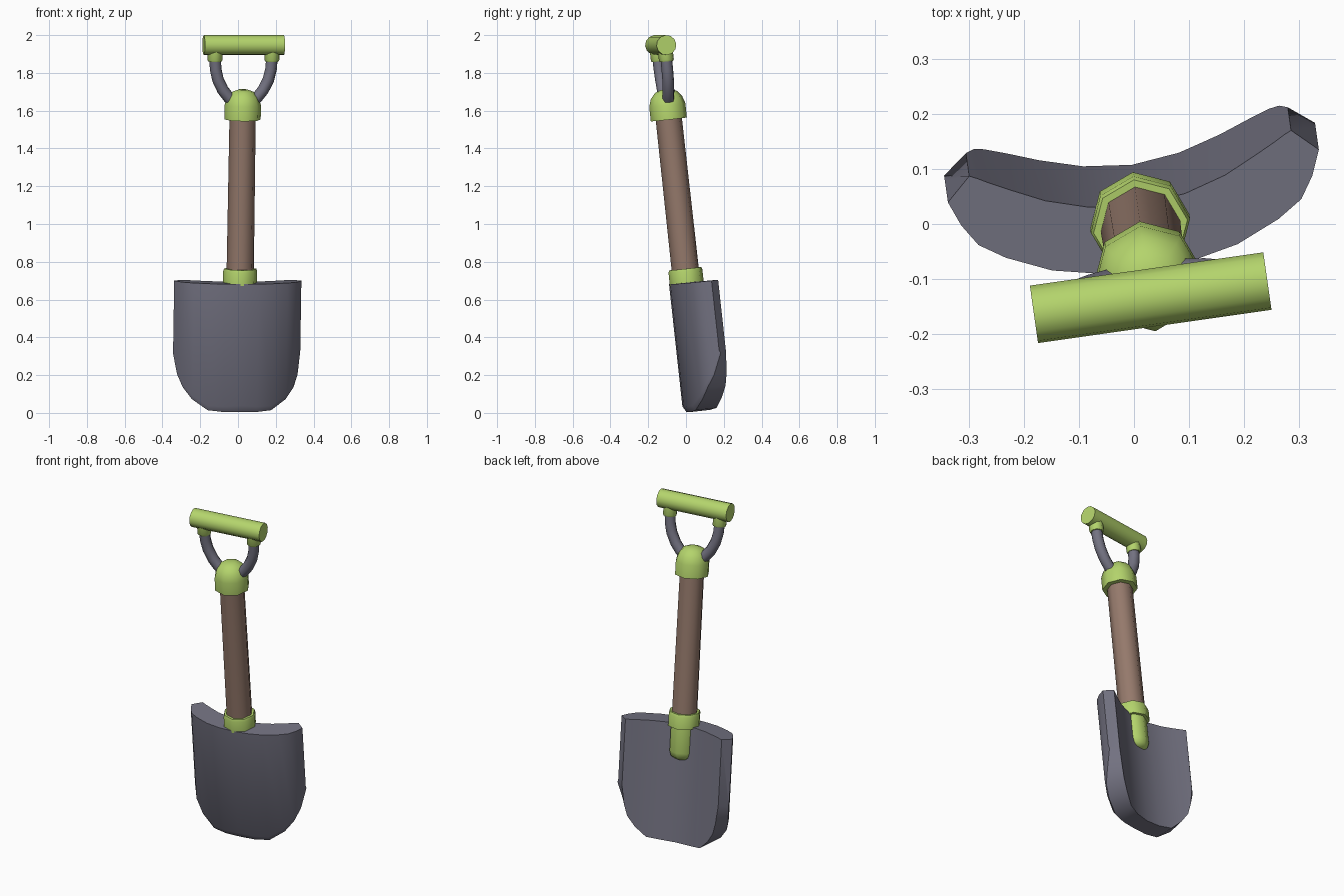
import bpy, bmesh, math
from mathutils import Matrix, Vector

if "Cube" in bpy.data.objects:
    bpy.data.objects.remove(bpy.data.objects["Cube"])

# The whole shovel leans forward and is turned slightly
POSE = (Matrix.Translation((0.0, 0.079, 0.0))
        @ Matrix.Rotation(math.radians(8.1), 4, 'Z')
        @ Matrix.Rotation(math.radians(6.3), 4, 'X'))


def material(name, rgb):
    m = bpy.data.materials.new(name)
    m.diffuse_color = (*rgb, 1)
    m.use_nodes = True
    m.node_tree.nodes["Principled BSDF"].inputs["Base Color"].default_value = m.diffuse_color
    return m


GREEN = material("lime_green", (0.456, 0.658, 0.150))
GREY = material("slate_grey", (0.174, 0.171, 0.223))
BROWN = material("wood_brown", (0.300, 0.192, 0.148))


def finish(name, bm, mat, angle=50):
    bmesh.ops.recalc_face_normals(bm, faces=bm.faces)
    bm.transform(POSE)
    for f in bm.faces:
        f.smooth = True
    me = bpy.data.meshes.new(name)
    bm.to_mesh(me)
    bm.free()
    me.set_sharp_from_angle(angle=math.radians(angle))
    me.materials.append(mat)
    ob = bpy.data.objects.new(name, me)
    bpy.context.collection.objects.link(ob)
    return ob


def skin(bm, rings):
    # Join closed rings of points and cap both ends
    vs = [[bm.verts.new(p) for p in r] for r in rings]
    n = len(vs[0])
    for a, b in zip(vs, vs[1:]):
        for i in range(n):
            j = (i + 1) % n
            bm.faces.new((a[i], a[j], b[j], b[i]))
    bm.faces.new(vs[0])
    bm.faces.new(vs[-1])


def lathe(name, profile, mat, sides=8, x=0.0):
    # Profile is (radius, height); first vertex points to +y
    bm = bmesh.new()
    angs = [math.tau * i / sides for i in range(sides)]
    skin(bm, [[(x + r * math.sin(a), r * math.cos(a), z) for a in angs]
              for r, z in profile])
    return finish(name, bm, mat)


def tube(name, path, radius, mat, sides=8):
    # Sweep a round section along a path in the xz plane
    pts = [Vector((x, 0, z)) for x, z in path]
    rings = []
    for i, p in enumerate(pts):
        t = (pts[min(i + 1, len(pts) - 1)] - pts[max(i - 1, 0)]).normalized()
        y = Vector((0, 1, 0))
        n = t.cross(y)
        rings.append([p + radius * (math.cos(a) * y + math.sin(a) * n)
                      for a in (math.tau * k / sides for k in range(sides))])
    bm = bmesh.new()
    skin(bm, rings)
    return finish(name, bm, mat)


# Blade: curved thick scoop; columns of (front x, front y, back x, back y, bottom z)
half = [(0.000, -0.088, 0.000, 0.030, 0.011),
        (0.090, -0.082, 0.088, 0.040, 0.012),
        (0.170, -0.065, 0.165, 0.063, 0.020),
        (0.250, -0.030, 0.222, 0.090, 0.075),
        (0.296, 0.000, 0.262, 0.110, 0.135),
        (0.322, 0.040, 0.280, 0.120, 0.200),
        (0.340, 0.085, 0.295, 0.127, 0.310)]
TOP = 0.695
cols = [(-a, b, -c, d, z) for a, b, c, d, z in half[:0:-1]] + half
bm = bmesh.new()
rings = []
for fx, fy, bx, by, z in cols:
    # chamfered lower rim fades out towards the sides
    k = max(0.0, 1 - abs(fx) / 0.36)
    zc = z + 0.012 + 0.025 * k
    rings.append([(fx, fy, TOP), (fx, fy, zc),
                  (fx, fy + 0.006 + 0.016 * k, z),
                  (bx, by, z), (bx, by, TOP)])
skin(bm, rings)
finish("blade", bm, GREY, 40)

# Wooden shaft
lathe("shaft", [(0.073, 0.70), (0.070, 1.62)], BROWN)

# Lower socket with rounded end and wider collar
lathe("blade_socket", [(0.045, 0.495), (0.066, 0.51), (0.075, 0.54), (0.075, 0.69)], GREEN)
lathe("socket_collar", [(0.091, 0.685), (0.091, 0.755), (0.086, 0.768)], GREEN)

# Domed cap at the top of the shaft
lathe("shaft_cap", [(0.097, 1.563), (0.097, 1.640), (0.084, 1.680),
                    (0.058, 1.710), (0.025, 1.722)], GREEN)

# Forked handle arms and their collars
for s, side in ((-1, "left"), (1, "right")):
    arm = [(0.152, 1.89), (0.148, 1.83), (0.135, 1.775), (0.108, 1.72),
           (0.076, 1.68), (0.045, 1.65)]
    tube(side + "_arm", [(s * x, z) for x, z in arm], 0.031, GREY)
    lathe(side + "_grip_collar", [(0.036, 1.872), (0.040, 1.880), (0.040, 1.935)],
          GREEN, 8, s * 0.152)

# Crossbar grip
tube("grip", [(-0.214, 1.959), (0.214, 1.959)], 0.053, GREEN, 12)
